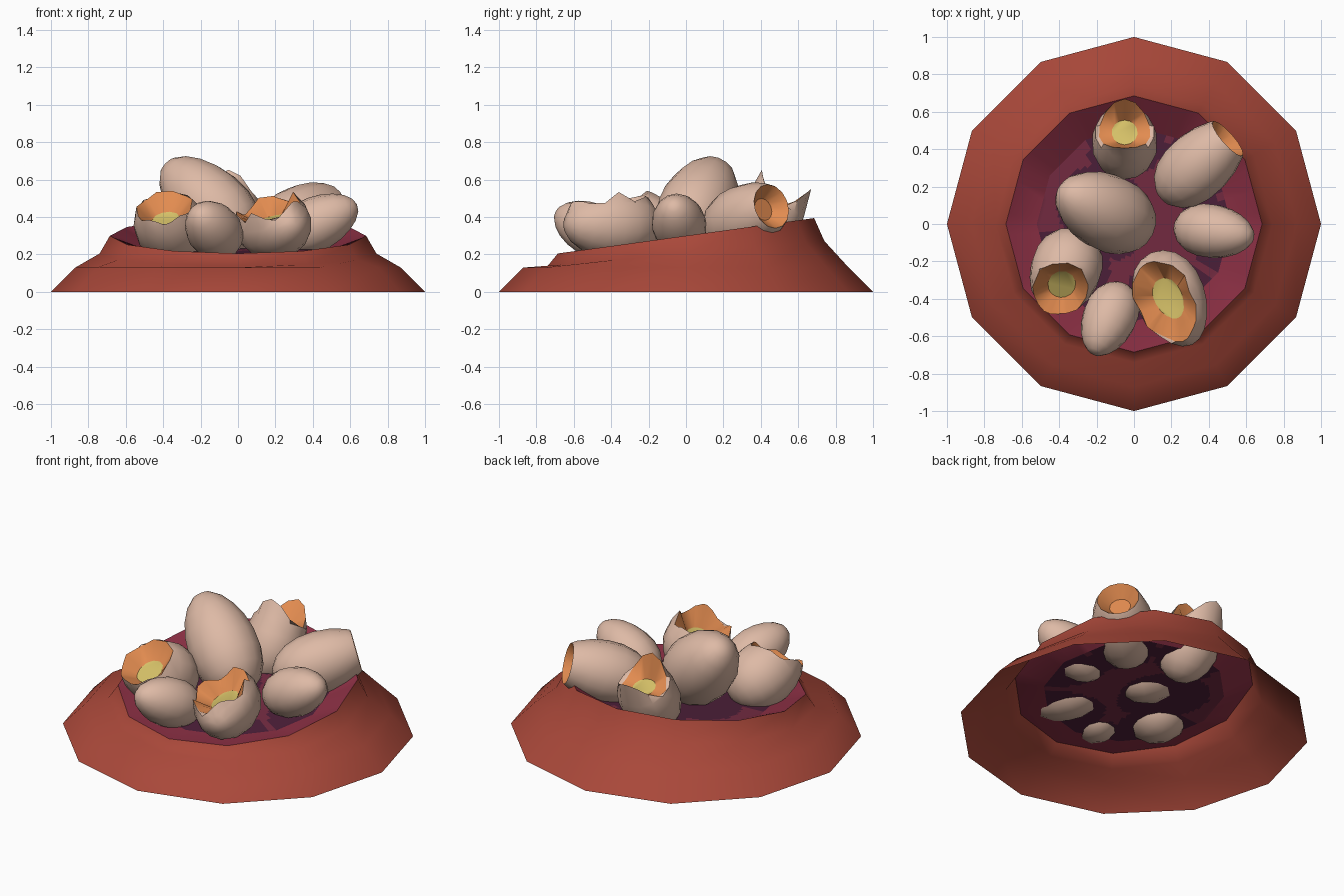
import bpy, bmesh, math
from mathutils import Vector, Matrix

if "Cube" in bpy.data.objects:
    bpy.data.objects.remove(bpy.data.objects["Cube"])


def material(name, rgb):
    m = bpy.data.materials.new(name)
    m.diffuse_color = (*rgb, 1)
    m.use_nodes = True
    m.node_tree.nodes["Principled BSDF"].inputs["Base Color"].default_value = m.diffuse_color
    return m


CLAY = material("clay_red", (0.40, 0.065, 0.042))
CRIMSON = material("crimson", (0.27, 0.03, 0.06))
PURPLE = material("purple", (0.18, 0.025, 0.055))
DARK = material("dark_purple", (0.075, 0.014, 0.042))
SHELL = material("shell", (0.73, 0.49, 0.38))
ORANGE = material("orange", (0.76, 0.26, 0.08))
YELLOW = material("yolk_yellow", (0.68, 0.54, 0.14))


def finish(bm, name, mats, angle=40):
    me = bpy.data.meshes.new(name)
    bm.to_mesh(me)
    bm.free()
    for m in mats:
        me.materials.append(m)
    ob = bpy.data.objects.new(name, me)
    bpy.context.collection.objects.link(ob)
    bpy.ops.object.select_all(action='DESELECT')
    ob.select_set(True)
    bpy.context.view_layer.objects.active = ob
    bpy.ops.object.shade_smooth_by_angle(angle=math.radians(angle))
    return ob


def tilted_rings(bm, rows, n):
    """Rings of a 12-sided outline; each row is (radius, height, slope along y)."""
    rings = []
    for r, z, slope in rows:
        ring = []
        for i in range(n):
            t = 2 * math.pi * i / n
            k = math.cos(math.pi / 12) / math.cos(t % (math.pi / 6) - math.pi / 12)
            x, y = r * k * math.cos(t), r * k * math.sin(t)
            ring.append(bm.verts.new((x, y, z + slope * y)))
        rings.append(ring)
    for a, b in zip(rings, rings[1:]):
        for i in range(n):
            j = (i + 1) % n
            bm.faces.new((a[i], a[j], b[j], b[i]))
    return rings


# Nest mound: open below, rim higher at the back
bm = bmesh.new()
tilted_rings(bm, [(1, 0, 0), (0.87, 0.13, 0), (0.74, 0.205, 0.09), (0.685, 0.30, 0.138)], 12)
finish(bm, "nest_mound", [CLAY], 60)

# Eggs: centre, long axis, half length, half width
WHOLE = [
    ("large_egg", (-0.16, 0.07, 0.47), (-0.68, 0.33, 0.65), 0.33, 0.205),
    ("right_egg", (0.43, -0.04, 0.37), (0.88, -0.12, 0.42), 0.23, 0.145),
    ("front_egg", (-0.135, -0.51, 0.335), (-0.35, -0.8, 0.4), 0.22, 0.145),
]
# Cracked eggs add: cut point, cut direction, jag height, jag count, has yolk
CRACKED = [
    ("cracked_egg_front", (0.2, -0.4, 0.36), (0.4, -0.9, 0), 0.27, 0.19,
     (0.19, -0.4, 0.46), (-0.3, -0.2, 0.93), 0.03, 5, True),
    ("cracked_egg_left", (-0.37, -0.26, 0.36), (-0.3, -0.85, 0.4), 0.25, 0.19,
     (-0.4, -0.35, 0.45), (-0.1, -0.5, 0.86), 0.012, 5, True),
    ("cracked_egg_back", (-0.05, 0.45, 0.41), (0, 0.5, 0.85), 0.27, 0.175,
     (-0.05, 0.52, 0.53), (0, 0.35, 0.93), 0.075, 2, True),
    ("cracked_egg_right", (0.36, 0.33, 0.40), (0.68, 0.62, 0.3), 0.30, 0.18,
     (0.51, 0.45, 0.45), (0.72, 0.63, 0.25), 0.0, 1, False),
]

# Bowl floor: crimson slope, purple middle, dark stains around the eggs
bm = bmesh.new()
floor_rows = [(0.685, 0.30, 0.138)] + [(0.52 - 0.02 * i, 0.235, 0.07) for i in range(26)]
rings = tilted_rings(bm, floor_rows, 72)
bm.faces.new(rings[-1])
for f in bm.faces:
    c = f.calc_center_median()
    if c.xy.length > 0.53:
        f.material_index = 0
        continue
    near = min((Vector(e[1]).xy - c.xy).length - e[4] for e in WHOLE + CRACKED)
    wave = 0.03 * math.sin(11 * c.x + 2) * math.sin(9 * c.y)
    f.material_index = 2 if near + wave < 0.04 else 1
finish(bm, "nest_floor", [CRIMSON, PURPLE, DARK], 25)


def egg_mesh(centre, axis, a, b):
    bm = bmesh.new()
    bmesh.ops.create_uvsphere(bm, u_segments=14, v_segments=10, radius=1)
    for v in bm.verts:
        w = 1 - 0.13 * v.co.z
        v.co = Vector((v.co.x * b * w, v.co.y * b * w, v.co.z * a))
    rot = Vector(axis).to_track_quat('Z', 'Y').to_matrix().to_4x4()
    bm.transform(Matrix.Translation(centre) @ rot)
    return bm


for name, *shape in WHOLE:
    finish(egg_mesh(*shape), name, [SHELL], 60)

for name, c, axis, a, b, cut, n, jag, count, yolk in CRACKED:
    bm = egg_mesh(c, axis, a, b)
    n = Vector(n).normalized()
    # slice the top off the shell
    bmesh.ops.bisect_plane(bm, geom=bm.verts[:] + bm.edges[:] + bm.faces[:],
                           plane_co=cut, plane_no=n, clear_outer=True)
    bmesh.ops.remove_doubles(bm, verts=bm.verts[:], dist=0.008)
    edge = [e for e in bm.edges if e.is_boundary]
    rim = {v for e in edge for v in e.verts}
    mid = sum((v.co for v in rim), Vector()) / len(rim)
    u = Vector((0, 1, 0))
    u = (u - n * u.dot(n)).normalized()
    w = n.cross(u)
    # jagged broken rim
    for v in rim:
        d = v.co - mid
        v.co += n * jag * math.cos(count * math.atan2(d.dot(w), d.dot(u)))
    # orange inner cup, then yolk at its bottom
    new = bmesh.ops.extrude_edge_only(bm, edges=edge)["geom"]
    for g in new:
        if isinstance(g, bmesh.types.BMFace):
            g.material_index = 1
        elif isinstance(g, bmesh.types.BMVert):
            d = g.co - mid
            d -= n * d.dot(n)
            g.co = mid + d * 0.5 - n * 0.07
    loop = [e for e in new if isinstance(e, bmesh.types.BMEdge) and e.is_boundary]
    for f in bmesh.ops.contextual_create(bm, geom=loop)["faces"]:
        f.material_index = 2 if yolk else 1
    bmesh.ops.recalc_face_normals(bm, faces=bm.faces[:])
    finish(bm, name, [SHELL, ORANGE, YELLOW])
